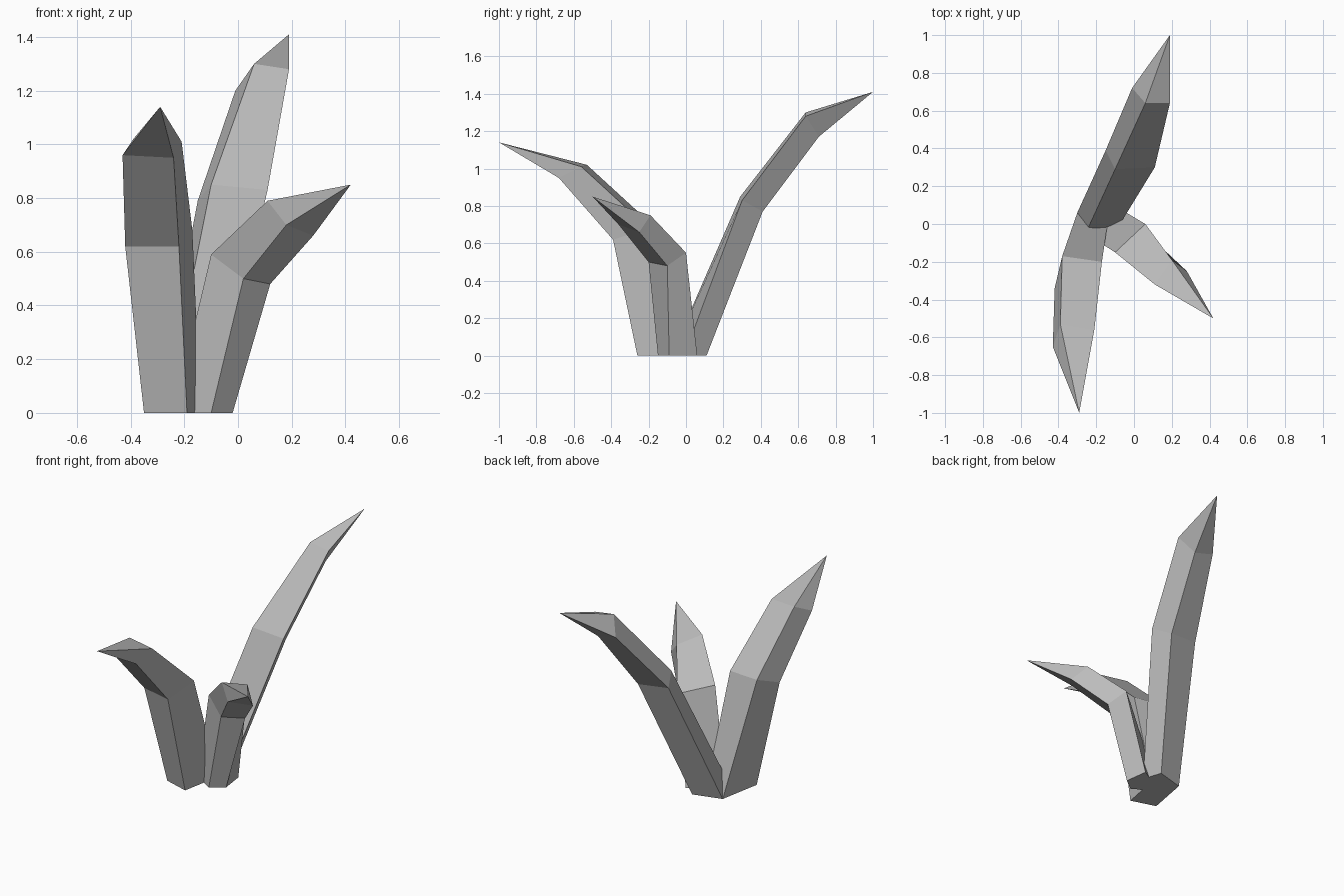
import bpy
import bmesh

default_cube = bpy.data.objects.get("Cube")
if default_cube:
    bpy.data.objects.remove(default_cube, do_unlink=True)

# One plain grey for the whole plant
grey = bpy.data.materials.new("plain_grey")
grey.use_nodes = True
grey_value = (.5, .5, .5, 1)
grey.diffuse_color = grey_value
grey.node_tree.nodes["Principled BSDF"].inputs["Base Color"].default_value = grey_value


def build_leaf(name, root, bend, shoulder, tip):
    """Loft a four-sided leaf through three rings and close it to a point."""
    bm = bmesh.new()
    rings = [[bm.verts.new(corner) for corner in ring] for ring in (root, bend, shoulder)]
    point = bm.verts.new(tip)
    sides = len(root)

    # Flat underside
    bm.faces.new(rings[0])

    # Side walls between neighbouring rings
    for lower, upper in zip(rings, rings[1:]):
        for i in range(sides):
            j = (i + 1) % sides
            bm.faces.new((lower[i], lower[j], upper[j], upper[i]))

    # Pointed end
    for i in range(sides):
        bm.faces.new((rings[-1][i], rings[-1][(i + 1) % sides], point))

    bmesh.ops.recalc_face_normals(bm, faces=bm.faces[:])
    mesh = bpy.data.meshes.new(name)
    bm.to_mesh(mesh)
    bm.free()
    mesh.materials.append(grey)
    leaf = bpy.data.objects.new(name, mesh)
    bpy.context.collection.objects.link(leaf)
    return leaf


# Tall leaf arching backwards
build_leaf(
    "back_leaf",
    root=[(-.27, -.08, 0), (-.08, -.01, 0), (-.12, .11, 0), (-.3, .06, 0)],
    bend=[(-.1, .29, .85), (.11, .3, .83), (.05, .41, .77), (-.15, .39, .79)],
    shoulder=[(.06, .64, 1.3), (.19, .64, 1.28), (.12, .71, 1.17), (-.01, .72, 1.2)],
    tip=(.19, 1, 1.41),
)

# Broad leaf arching forwards
build_leaf(
    "front_leaf",
    root=[(-.35, -.21, 0), (-.19, -.26, 0), (-.14, 0, 0), (-.3, .06, 0)],
    bend=[(-.42, -.34, .62), (-.22, -.39, .62), (-.17, -.2, .68), (-.38, -.17, .69)],
    shoulder=[(-.43, -.65, .96), (-.24, -.68, .95), (-.21, -.56, 1.01), (-.39, -.53, 1.02)],
    tip=(-.29, -1, 1.14),
)

# Short leaf leaning out to the side
build_leaf(
    "side_leaf",
    root=[(-.1, -.15, 0), (-.02, -.09, 0), (-.04, .06, 0), (-.24, -.06, 0)],
    bend=[(.02, -.2, .5), (.12, -.1, .48), (.06, 0, .55), (-.1, -.15, .59)],
    shoulder=[(.18, -.36, .7), (.28, -.25, .66), (.2, -.19, .75), (.11, -.32, .79)],
    tip=(.42, -.5, .85),
)
